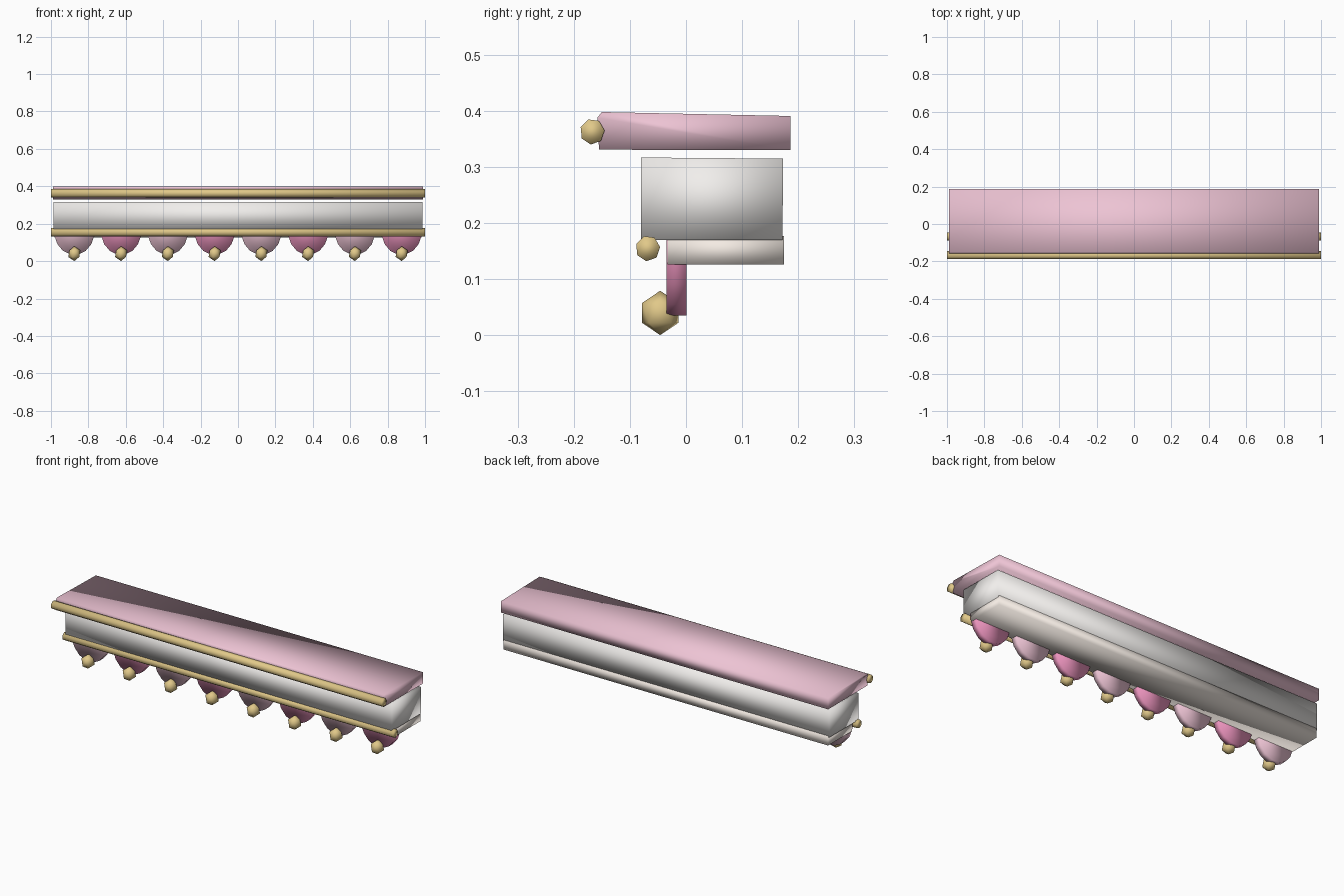
import bpy, bmesh, math

if "Cube" in bpy.data.objects:
    bpy.data.objects.remove(bpy.data.objects["Cube"])


def material(name, rgb):
    m = bpy.data.materials.new(name)
    m.diffuse_color = (*rgb, 1)
    m.use_nodes = True
    m.node_tree.nodes["Principled BSDF"].inputs["Base Color"].default_value = m.diffuse_color
    return m


PINK = material("soft_pink", (0.85, 0.55, 0.66))
HOT = material("hot_pink", (0.85, 0.30, 0.52))
WHITE = material("warm_white", (0.88, 0.86, 0.84))
CREAM = material("cream", (0.90, 0.83, 0.77))
GOLD = material("gold", (0.75, 0.58, 0.25))


def prism(name, outline, axis, lo, hi, mat, smooth=True):
    """Extrude an outline along x (outline is y,z) or along y (outline is x,z)."""
    bm = bmesh.new()

    def put(a, b, t):
        return (t, a, b) if axis == 'x' else (a, t, b)
    face = bm.faces.new([bm.verts.new(put(a, b, lo)) for a, b in outline])
    out = bmesh.ops.extrude_face_region(bm, geom=[face])
    for v in out['geom']:
        if isinstance(v, bmesh.types.BMVert):
            v.co['xyz'.index(axis)] = hi
    bmesh.ops.recalc_face_normals(bm, faces=bm.faces)
    for f in bm.faces:
        f.smooth = smooth
    me = bpy.data.meshes.new(name)
    bm.to_mesh(me)
    bm.free()
    me.materials.append(mat)
    ob = bpy.data.objects.new(name, me)
    bpy.context.collection.objects.link(ob)
    return ob


def ring(cx, cz, rx, rz, n, turn=0.0):
    return [(cx + rx * math.cos(turn + 2 * math.pi * i / n),
             cz + rz * math.sin(turn + 2 * math.pi * i / n)) for i in range(n)]


# three stacked boards
prism("top_slab", [(-0.155, 0.331), (0.186, 0.330), (0.186, 0.391),
                   (-0.150, 0.398), (-0.158, 0.388)], 'x', -0.99, 0.99, PINK)
prism("fascia_block", [(-0.080, 0.170), (0.172, 0.170), (0.173, 0.315),
                       (-0.080, 0.317)], 'x', -0.987, 0.987, WHITE)
prism("lower_board", [(-0.033, 0.126), (0.175, 0.126), (0.175, 0.177),
                      (-0.033, 0.177)], 'x', -0.982, 0.982, CREAM)

# gold trim rods
for name, y, z in (("upper_rod", -0.167, 0.363), ("lower_rod", -0.068, 0.155)):
    prism(name, ring(y, z, 0.022, 0.023, 7, 0.1), 'x', -1.0, 1.0, GOLD)

# hanging scallops, each with a gold bead
for i in range(8):
    x = -0.875 + 0.25 * i
    scallop = prism(f"scallop_{i + 1}", ring(x, 0.163, 0.109, 0.13, 16, math.pi / 16),
                    'y', -0.035, 0.001, HOT if i % 2 else PINK)
    bpy.ops.mesh.primitive_ico_sphere_add(subdivisions=1, radius=0.038,
                                          location=(x, -0.046, 0.040))
    bead = bpy.context.object
    bead.name = f"bead_{i + 1}"
    bead.scale = (0.95, 1.0, 1.04)
    bead.data.materials.append(GOLD)
    bpy.ops.object.shade_smooth()
